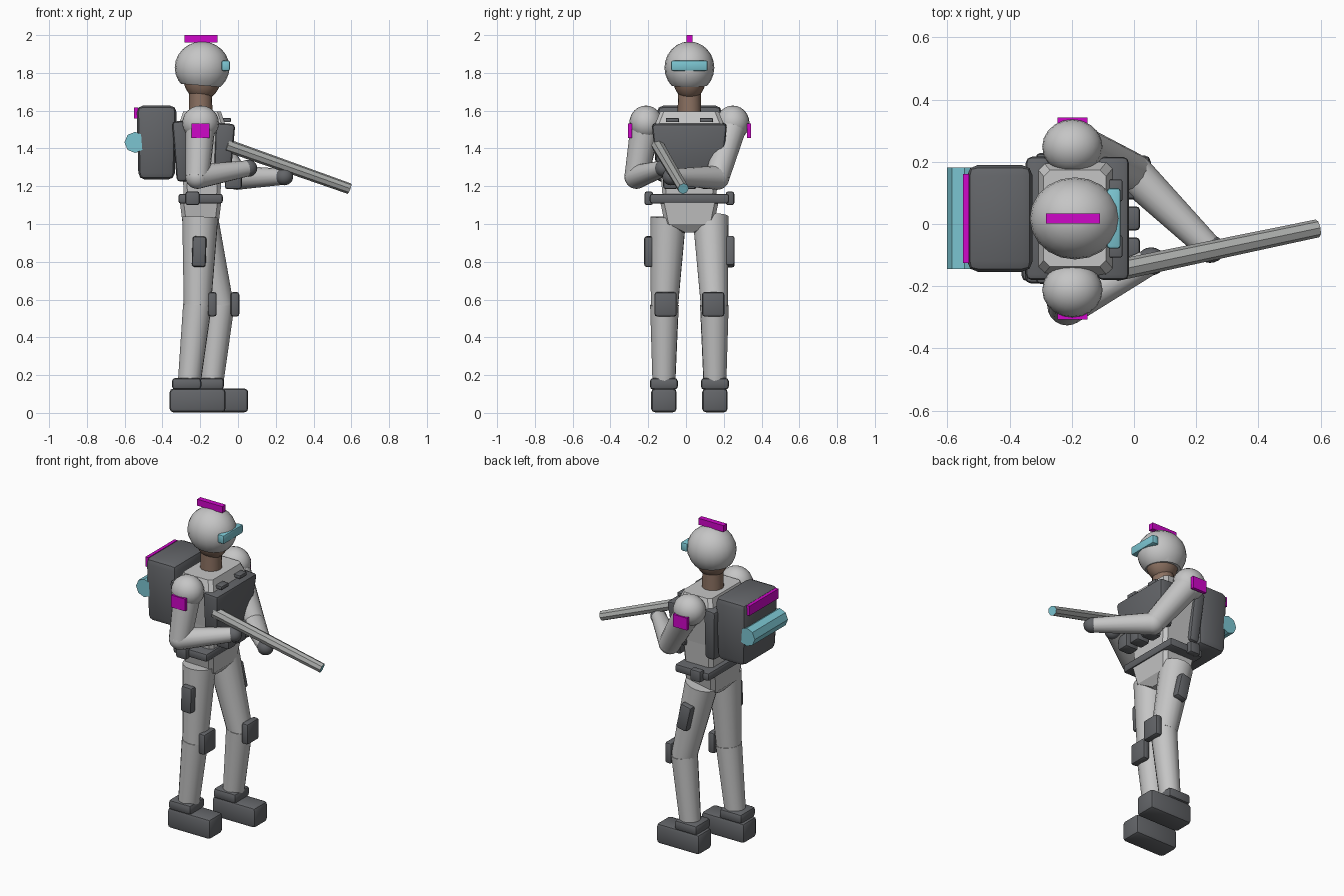
import bpy, bmesh, math
from mathutils import Vector

cube = bpy.data.objects.get("Cube")
if cube:
    bpy.data.objects.remove(cube, do_unlink=True)

CY = 0.018  # y of the figure's middle plane; the figure looks along +x


def material(name, rgb):
    m = bpy.data.materials.new(name)
    m.use_nodes = True
    m.diffuse_color = (*rgb, 1)
    m.node_tree.nodes["Principled BSDF"].inputs["Base Color"].default_value = (*rgb, 1)
    return m


LIGHT = material("light grey suit", (0.56, 0.56, 0.56))
DARK = material("dark grey gear", (0.125, 0.13, 0.14))
CYAN = material("cyan glow", (0.2, 0.56, 0.64))
MAGENTA = material("magenta marking", (0.62, 0.002, 0.58))
SKIN = material("brown skin", (0.26, 0.165, 0.12))
METAL = material("gun metal", (0.42, 0.43, 0.42))


def finish(name, bm, mat, smooth=True):
    bmesh.ops.recalc_face_normals(bm, faces=bm.faces)
    me = bpy.data.meshes.new(name)
    bm.to_mesh(me)
    bm.free()
    me.materials.append(mat)
    ob = bpy.data.objects.new(name, me)
    bpy.context.collection.objects.link(ob)
    if smooth:
        bpy.ops.object.select_all(action='DESELECT')
        ob.select_set(True)
        bpy.context.view_layer.objects.active = ob
        bpy.ops.object.shade_smooth_by_angle(angle=math.radians(35))
    return ob


def box(name, centre, size, mat, bevel=0.0, taper=(1, 1), tilt=0.0):
    """Box with rounded edges; taper scales the bottom in x and y."""
    bm = bmesh.new()
    bmesh.ops.create_cube(bm, size=1)
    for v in bm.verts:
        if v.co.z < 0:
            v.co.x *= taper[0]
            v.co.y *= taper[1]
        v.co = Vector(a * b for a, b in zip(v.co, size))
    if bevel:
        bmesh.ops.bevel(bm, geom=bm.edges[:], offset=bevel, segments=2,
                        profile=0.5, affect='EDGES')
    ob = finish(name, bm, mat, bevel > 0)
    ob.location = centre
    ob.rotation_euler.y = tilt
    return ob


def limb(name, a, b, ra, rb, mat, sides=16):
    """Tapered cylinder from a to b."""
    a, b = Vector(a), Vector(b)
    bm = bmesh.new()
    bmesh.ops.create_cone(bm, cap_ends=True, segments=sides, radius1=ra,
                          radius2=rb, depth=(b - a).length)
    ob = finish(name, bm, mat, sides > 8)
    ob.location = (a + b) / 2
    ob.rotation_mode = 'QUATERNION'
    ob.rotation_quaternion = (b - a).to_track_quat('Z', 'Y')
    return ob


def ball(name, centre, radii, mat, cut=None):
    """Ellipsoid, optionally cut flat below the local height cut."""
    bm = bmesh.new()
    bmesh.ops.create_uvsphere(bm, u_segments=20, v_segments=12, radius=1)
    for v in bm.verts:
        v.co = Vector(a * b for a, b in zip(v.co, radii))
    if cut is not None:
        geom = bm.verts[:] + bm.edges[:] + bm.faces[:]
        res = bmesh.ops.bisect_plane(bm, geom=geom, plane_co=(0, 0, cut),
                                     plane_no=(0.08, 0, 1), clear_inner=True)
        rim = [e for e in res["geom_cut"] if isinstance(e, bmesh.types.BMEdge)]
        bmesh.ops.contextual_create(bm, geom=rim)
    ob = finish(name, bm, mat)
    ob.location = centre
    return ob


def stack(name, x, rings, mat, chamfer=0.02):
    """Body block lofted through rings of (height, half depth, half width)."""
    bm = bmesh.new()
    loops = []
    for z, hx, hy in rings:
        c = chamfer
        pts = [(hx, hy - c), (hx - c, hy), (c - hx, hy), (-hx, hy - c),
               (-hx, c - hy), (c - hx, -hy), (hx - c, -hy), (hx, c - hy)]
        loops.append([bm.verts.new((x + px, CY + py, z)) for px, py in pts])
    for lo, hi in zip(loops, loops[1:]):
        for i in range(8):
            j = (i + 1) % 8
            bm.faces.new((lo[i], lo[j], hi[j], hi[i]))
    bm.faces.new(loops[0])
    bm.faces.new(loops[-1])
    return finish(name, bm, mat, False)


# Head, helmet and neck
ball("helmet", (-0.19, CY, 1.828), (0.145, 0.132, 0.138), LIGHT, cut=-0.095)
ball("face", (-0.19, CY, 1.775), (0.1, 0.088, 0.118), SKIN)
limb("neck", (-0.198, CY, 1.56), (-0.198, CY, 1.72), 0.063, 0.06, SKIN)
box("visor", (-0.065, CY, 1.838), (0.044, 0.194, 0.054), CYAN, 0.009)
box("helmet_crest", (-0.196, CY, 1.98), (0.174, 0.033, 0.04), MAGENTA)

# Torso, pelvis and belt
stack("torso", -0.19, [(1.12, 0.095, 0.14), (1.3, 0.105, 0.155),
                       (1.52, 0.125, 0.185), (1.595, 0.1, 0.155)], LIGHT)
stack("pelvis", -0.198, [(0.955, 0.06, 0.04), (1.0, 0.095, 0.13),
                         (1.12, 0.11, 0.155)], LIGHT)
box("belt", (-0.198, CY, 1.134), (0.235, 0.42, 0.052), DARK, 0.014)

# Vest plates, straps and pouches
box("chest_plate", (-0.075, CY, 1.395), (0.105, 0.4, 0.275), DARK, 0.02, (0.85, 0.85), 0.06)
box("back_plate", (-0.3, CY, 1.385), (0.08, 0.4, 0.32), DARK, 0.02, (0.85, 0.85), -0.06)
for side in (-1, 1):
    box("chest_strap", (-0.06, CY + side * 0.09, 1.55), (0.045, 0.07, 0.022), DARK, 0.005)
for i in (-1, 0, 1):
    box("front_pouch", (-0.025, CY + i * 0.1, 1.23), (0.09, 0.078, 0.09), DARK, 0.014)

# Backpack with light tube and marking
box("backpack", (-0.431, CY, 1.431), (0.213, 0.345, 0.392), DARK, 0.035, (0.9, 0.95))
limb("backpack_tube", (-0.545, CY - 0.163, 1.432), (-0.545, CY + 0.163, 1.432),
     0.056, 0.056, CYAN, 8)
box("backpack_stripe", (-0.54, CY, 1.588), (0.02, 0.286, 0.06), MAGENTA)

# Legs: name, side, knee x, ankle x
for name, side, knee_x, ankle_x in (("right", -1, -0.215, -0.26), ("left", 1, -0.095, -0.14)):
    hip = Vector((-0.2, CY + side * 0.112, 1.035))
    knee = Vector((knee_x, CY + side * 0.132, 0.57))
    ankle = Vector((ankle_x, CY + side * 0.135, 0.14))
    limb(name + "_thigh", hip, knee, 0.096, 0.073, LIGHT)
    ball(name + "_knee", knee, (0.072, 0.072, 0.072), LIGHT)
    limb(name + "_shin", knee, ankle, 0.076, 0.06, LIGHT)
    box(name + "_knee_pad", knee + Vector((0.079, -side * 0.006, 0.005)),
        (0.046, 0.118, 0.13), DARK, 0.014)
    mid = hip.lerp(knee, 0.39)
    box(name + "_thigh_pad", (mid.x, CY + side * 0.212, mid.z), (0.074, 0.055, 0.162),
        DARK, 0.014, tilt=-math.atan2(knee.x - hip.x, hip.z - knee.z))
    box(name + "_boot_cuff", (ankle.x - 0.012, ankle.y, 0.154), (0.155, 0.148, 0.062), DARK, 0.018)
    box(name + "_boot", (ankle.x + 0.046, ankle.y, 0.066), (0.296, 0.135, 0.126), DARK, 0.02)
    box(name + "_belt_pouch", (-0.241, CY + side * 0.215, 1.136), (0.074, 0.045, 0.072), DARK, 0.012)

# Arms: name, side, elbow, hand
arms = (("right", -1, (-0.215, -0.262, 1.25), (0.055, -0.12, 1.295)),
        ("left", 1, (-0.005, 0.165, 1.245), (0.245, -0.08, 1.25)))
for name, side, elbow, hand in arms:
    shoulder = Vector((-0.198, CY + side * 0.23, 1.535))
    ball(name + "_shoulder", shoulder, (0.097, 0.088, 0.092), LIGHT)
    limb(name + "_upper_arm", shoulder, elbow, 0.08, 0.064, LIGHT)
    ball(name + "_elbow", elbow, (0.064, 0.064, 0.064), LIGHT)
    limb(name + "_forearm", elbow, hand, 0.064, 0.042, LIGHT)
    ball(name + "_glove", hand, (0.047, 0.045, 0.045), DARK)
    box(name + "_shoulder_marking", (-0.198, CY + side * 0.315, 1.493),
        (0.096, 0.02, 0.076), MAGENTA)

# Long gun with a glowing muzzle face
gun = limb("gun_barrel", (-0.06, -0.15, 1.417), (0.59, -0.014, 1.187), 0.034, 0.029, METAL, 8)
gun.data.materials.append(CYAN)
for face in gun.data.polygons:
    if face.normal.z > 0.9:
        face.material_index = 1
